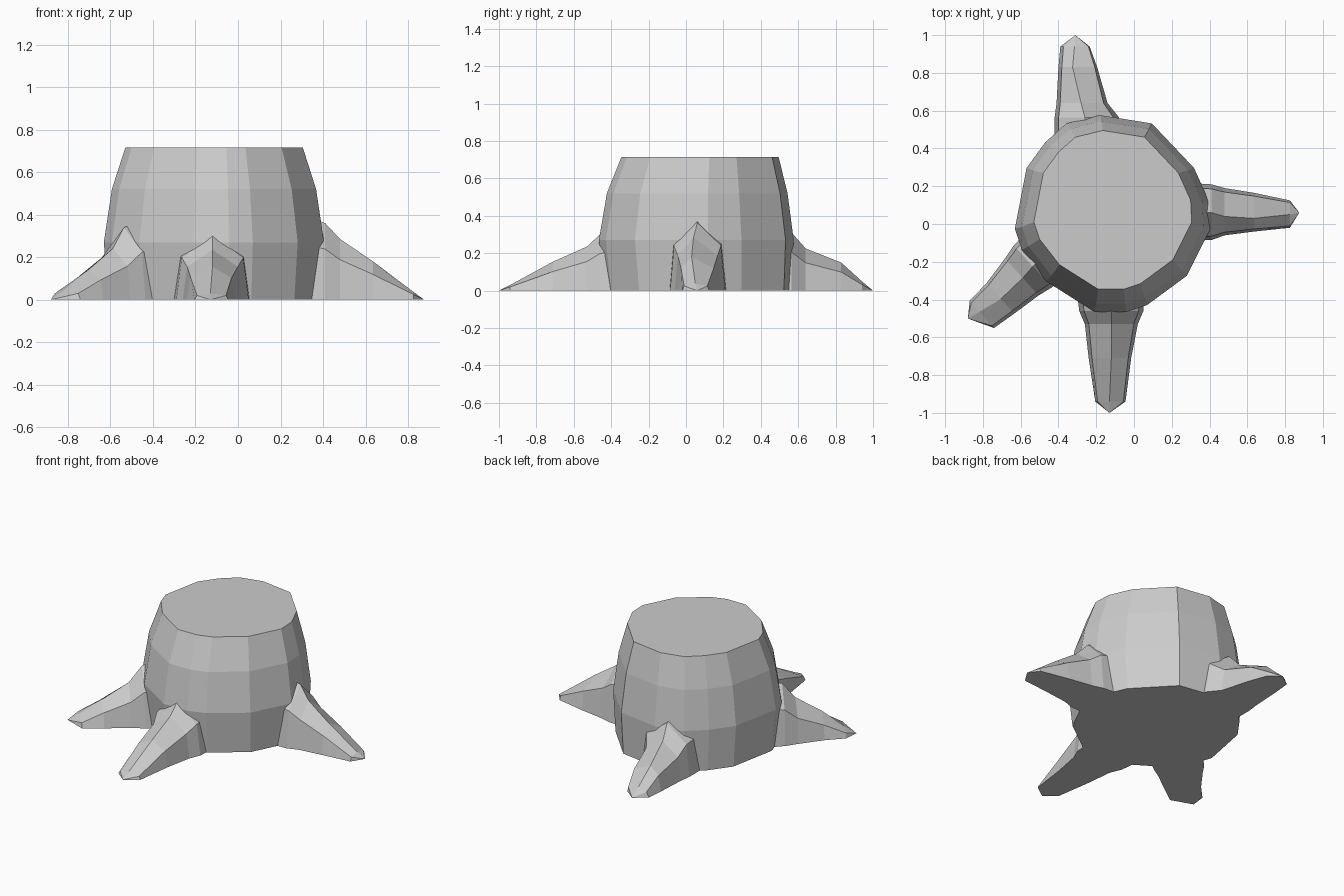
import bpy, bmesh
from math import radians, sin, cos

if "Cube" in bpy.data.objects:
    bpy.data.objects.remove(bpy.data.objects["Cube"])


def finish(name, bm):
    bmesh.ops.recalc_face_normals(bm, faces=bm.faces)
    mesh = bpy.data.meshes.new(name)
    bm.to_mesh(mesh)
    bm.free()
    ob = bpy.data.objects.new(name, mesh)
    bpy.context.collection.objects.link(ob)
    return ob


def bridge(bm, a, b):
    n = len(a)
    for i in range(n):
        bm.faces.new((a[i], a[(i + 1) % n], b[(i + 1) % n], b[i]))


# Trunk: irregular cut outline, swollen toward the ground
outline = [(-.48, .27), (-.40, .38), (-.31, .46), (-.165, .495), (.055, .46),
           (.235, .27), (.30, .125), (.305, .01), (.205, -.19), (.035, -.315),
           (-.055, -.345), (-.19, -.345), (-.395, -.215), (-.50, -.08), (-.53, .01)]
levels = [(0, 1.19, .065), (.27, 1.24, .055), (.52, 1.15, .06), (.715, 1, .075)]
bm = bmesh.new()
rings = [[bm.verts.new((-.11 + (x + .11) * s, cy + (y - .075) * s, z)) for x, y in outline]
         for z, s, cy in levels]
for a, b in zip(rings, rings[1:]):
    bridge(bm, a, b)
bm.faces.new(rings[0])
bm.faces.new(rings[-1])
stump = finish("tree_stump", bm)


# Roots: ridged five-sided sections tapering to a point on the ground
# station = distance, left side, right side, ridge offset, ridge height
def root(name, origin, angle, stations, tip):
    a = radians(angle)
    bm = bmesh.new()

    def vert(d, lat, z):
        return bm.verts.new((origin[0] + d * cos(a) - lat * sin(a),
                             origin[1] + d * sin(a) + lat * cos(a), z))

    secs = []
    for d, l, r, off, h in stations:
        sh = h * .66
        secs.append([vert(d, l, 0), vert(d, l * .85, sh), vert(d, off, h),
                     vert(d, r * .85, sh), vert(d, r, 0)])
    for p, q in zip(secs, secs[1:]):
        bridge(bm, p, q)
    bm.faces.new(secs[0])
    end = vert(*tip, 0)
    last = secs[-1]
    for i in range(5):
        bm.faces.new((last[i], last[(i + 1) % 5], end))
    return finish(name, bm)


roots = [
    root("right_root", (0, .05), 0,
         [(.25, .17, -.14, .01, .42), (.41, .16, -.135, .01, .36), (.48, .14, -.11, -.01, .285),
          (.635, .115, -.09, -.02, .18), (.825, .075, -.07, 0, .037)], (.875, .01)),
    root("back_root", (-.28, 0), 90,
         [(.40, .14, -.22, -.03, .34), (.565, .14, -.20, -.02, .31), (.64, .13, -.14, 0, .225),
          (.83, .12, -.085, .045, .15), (.94, .11, -.045, .035, .05)], (1.0, .03)),
    root("front_root", (-.12, 0), -90,
         [(.30, .18, -.19, 0, .34), (.46, .17, -.17, 0, .30), (.53, .14, -.14, 0, .235),
          (.71, .105, -.12, 0, .155), (.94, .075, -.085, -.01, .03)], (1.0, -.01)),
    root("left_root", (-.12, .15), 222,
         [(.42, .16, -.16, 0, .38), (.56, .15, -.15, 0, .34), (.64, .135, -.13, .01, .24),
          (.80, .12, -.098, .015, .14), (.93, .105, -.088, -.01, .045)], (1.0, -.025)),
]

# Merge roots into the trunk
bpy.context.view_layer.objects.active = stump
for r in roots:
    m = stump.modifiers.new("merge", 'BOOLEAN')
    m.operation = 'UNION'
    m.solver = 'EXACT'
    m.object = r
    bpy.ops.object.modifier_apply(modifier=m.name)
for r in roots:
    bpy.data.objects.remove(r)
